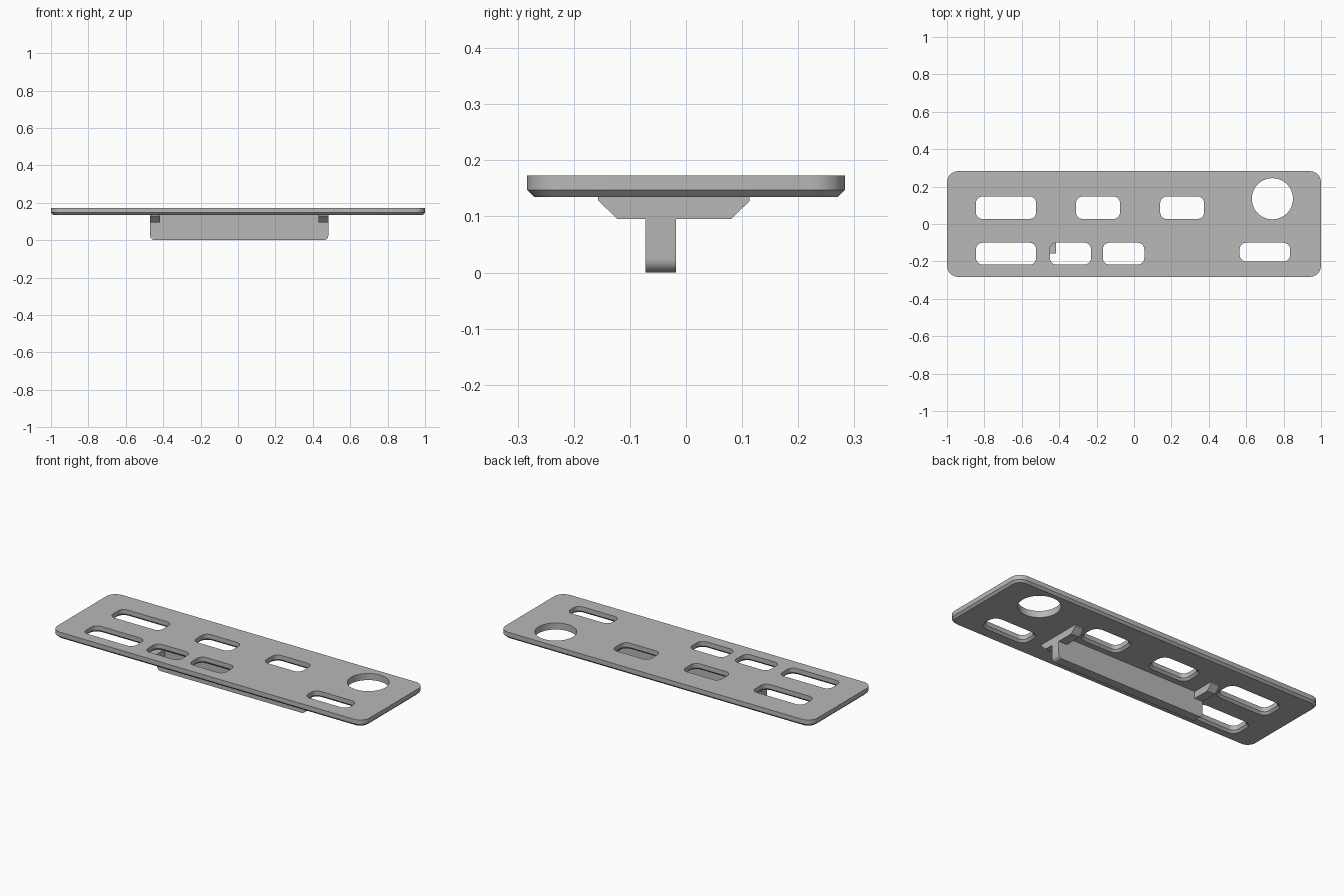
import bpy, bmesh, math

if "Cube" in bpy.data.objects:
    bpy.data.objects.remove(bpy.data.objects["Cube"])

grey = bpy.data.materials.new("plain grey")
grey.diffuse_color = (0.48, 0.48, 0.48, 1)
grey.use_nodes = True
grey.node_tree.nodes["Principled BSDF"].inputs["Base Color"].default_value = grey.diffuse_color

BOTTOM, EDGE, TOP = 0.135, 0.147, 0.173   # plate underside, chamfer line, top


def finish(name, bm):
    bmesh.ops.remove_doubles(bm, verts=bm.verts, dist=1e-5)
    bmesh.ops.recalc_face_normals(bm, faces=bm.faces)
    mesh = bpy.data.meshes.new(name)
    bm.to_mesh(mesh)
    bm.free()
    mesh.materials.append(grey)
    ob = bpy.data.objects.new(name, mesh)
    bpy.context.collection.objects.link(ob)
    return ob


def rounded_stack(name, x0, x1, y0, y1, r, rings, seg=6):
    """Rounded rectangle lofted through (z, outward offset) rings."""
    bm = bmesh.new()
    loops = []
    corners = [(x1 - r, y1 - r), (x0 + r, y1 - r), (x0 + r, y0 + r), (x1 - r, y0 + r)]
    for z, off in rings:
        loop = []
        for q, (cx, cy) in enumerate(corners):
            for i in range(seg + 1):
                a = math.pi / 2 * (q + i / seg)
                loop.append(bm.verts.new((cx + (r + off) * math.cos(a),
                                          cy + (r + off) * math.sin(a), z)))
        loops.append(loop)
    n = len(loops[0])
    for a, b in zip(loops, loops[1:]):
        for i in range(n):
            j = (i + 1) % n
            bm.faces.new((a[i], a[j], b[j], b[i]))
    bm.faces.new(loops[0][::-1])
    bm.faces.new(loops[-1])
    return finish(name, bm)


def extrude_profile(name, points, axis_vec):
    bm = bmesh.new()
    face = bm.faces.new([bm.verts.new(p) for p in points])
    ext = bmesh.ops.extrude_face_region(bm, geom=[face])
    moved = [v for v in ext["geom"] if isinstance(v, bmesh.types.BMVert)]
    bmesh.ops.translate(bm, verts=moved, vec=axis_vec)
    return finish(name, bm)


def smooth(ob):
    bpy.ops.object.select_all(action='DESELECT')
    ob.select_set(True)
    bpy.context.view_layer.objects.active = ob
    bpy.ops.object.shade_smooth_by_angle(angle=math.radians(30))


# Plate with chamfered lower rim
plate = rounded_stack("top_plate", -1, 1, -0.283, 0.283, 0.06,
                      [(BOTTOM, -0.012), (EDGE, 0), (TOP, 0)])

# Slots flared at the underside, and one straight round hole
flare = [(0.125, 0.022), (EDGE, 0), (0.2, 0)]
slots = [(-0.845, -0.523, 0.027, 0.147), (-0.31, -0.075, 0.027, 0.147),
         (0.14, 0.375, 0.027, 0.147), (-0.845, -0.523, -0.217, -0.10),
         (-0.45, -0.23, -0.217, -0.10), (-0.167, 0.055, -0.217, -0.10),
         (0.565, 0.835, -0.20, -0.10)]
cutters = [rounded_stack("slot_cutter", *s, 0.035, flare) for s in slots]
cutters.append(rounded_stack("round_hole_cutter", 0.63, 0.85, 0.025, 0.245, 0.11,
                             [(0.1, 0), (0.2, 0)], 14))
bpy.context.view_layer.objects.active = plate
for c in cutters:
    mod = plate.modifiers.new("cut", 'BOOLEAN')
    mod.object = c
    mod.solver = 'EXACT'
    bpy.ops.object.modifier_apply(modifier=mod.name)
for c in cutters:
    bpy.data.objects.remove(c)
smooth(plate)

# Long fin below, with rounded lower corners
X0, X1, R = -0.47, 0.483, 0.025
pts = [(X1, -0.072, BOTTOM), (X0, -0.072, BOTTOM)]
for cx, start in ((X0 + R, math.pi), (X1 - R, 1.5 * math.pi)):
    for i in range(7):
        a = start + math.pi / 2 * i / 6
        pts.append((cx + R * math.cos(a), -0.072, R + R * math.sin(a)))
smooth(extrude_profile("fin", pts, (0, 0.054, 0)))

# Tapered cross brackets at both fin ends
section = [(-0.157, BOTTOM), (-0.157, 0.129), (-0.122, 0.095),
           (0.08, 0.095), (0.113, 0.127), (0.113, BOTTOM)]
for name, x in (("left_bracket", X0), ("right_bracket", X1 - 0.053)):
    extrude_profile(name, [(x, y, z) for y, z in section], (0.053, 0, 0))
